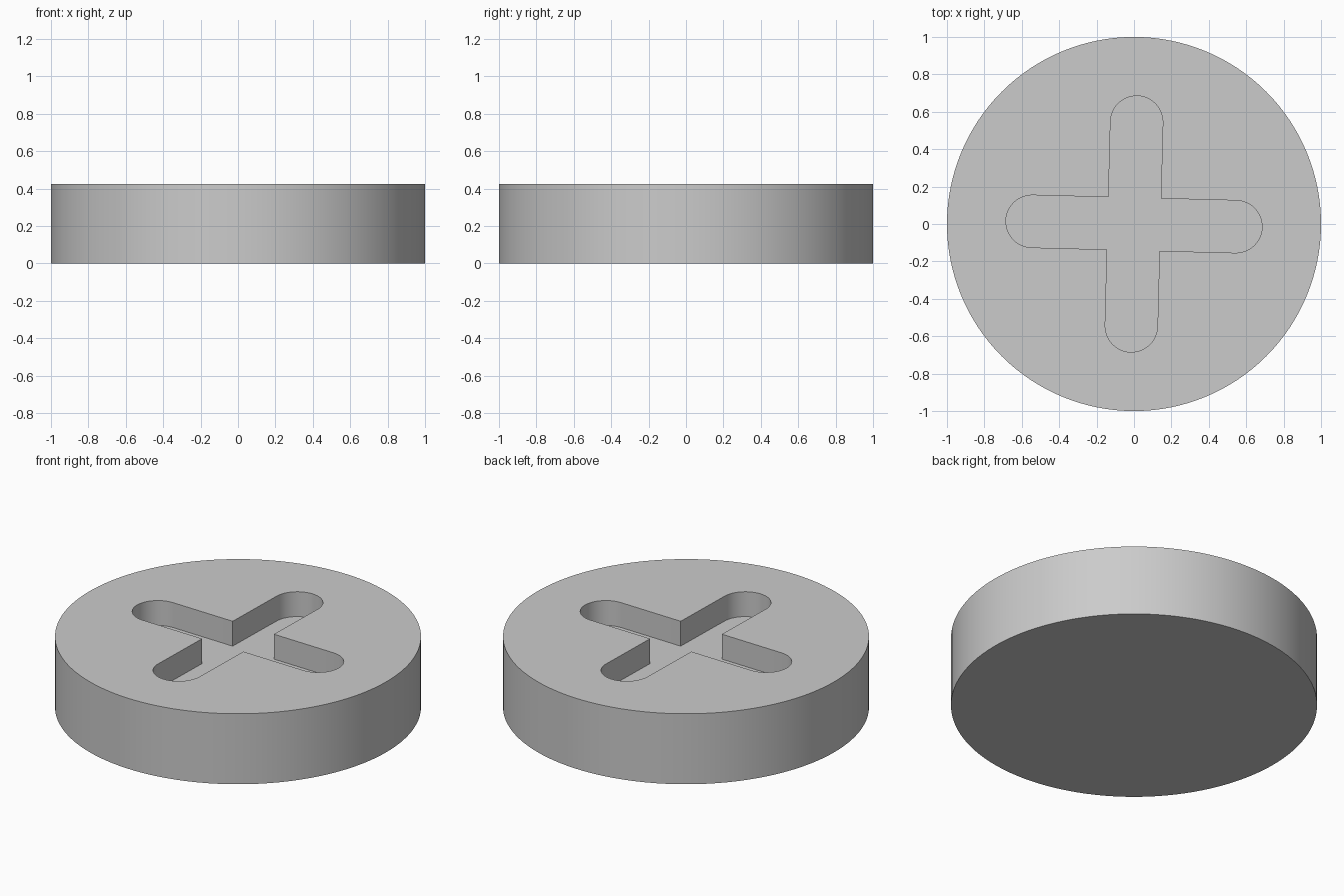
import bpy
import bmesh
from math import cos, sin, pi, radians

cube = bpy.data.objects.get("Cube")
if cube:
    bpy.data.objects.remove(cube, do_unlink=True)

HEIGHT = 0.425
DEPTH = 0.15        # slot depth
HALF = 0.14         # half width of a slot arm
ARM = 0.545         # centre of the rounded arm end
TWIST = radians(-1.5)

grey = bpy.data.materials.new("plain_grey")
grey.use_nodes = True
colour = (0.6, 0.6, 0.6, 1)
grey.diffuse_color = colour
grey.node_tree.nodes["Principled BSDF"].inputs["Base Color"].default_value = colour


def prism(name, outline, bottom, top):
    """Extrude a flat outline between two heights."""
    bm = bmesh.new()
    face = bm.faces.new([bm.verts.new((x, y, bottom)) for x, y in outline])
    side = bmesh.ops.extrude_face_region(bm, geom=[face])["geom"]
    verts = [v for v in side if isinstance(v, bmesh.types.BMVert)]
    bmesh.ops.translate(bm, verts=verts, vec=(0, 0, top - bottom))
    bmesh.ops.recalc_face_normals(bm, faces=bm.faces)
    mesh = bpy.data.meshes.new(name)
    bm.to_mesh(mesh)
    bm.free()
    mesh.materials.append(grey)
    obj = bpy.data.objects.new(name, mesh)
    bpy.context.collection.objects.link(obj)
    return obj


def cross_outline(steps=24):
    """Four round-ended arms joined at sharp inner corners."""
    arm = [(HALF, -HALF)]
    for i in range(steps + 1):
        a = -pi / 2 + pi * i / steps
        arm.append((ARM + HALF * cos(a), HALF * sin(a)))
    points = []
    for k in range(4):
        c, s = cos(TWIST + k * pi / 2), sin(TWIST + k * pi / 2)
        points += [(x * c - y * s, x * s + y * c) for x, y in arm]
    return points


# Round body
circle = [(cos(2 * pi * i / 128), sin(2 * pi * i / 128)) for i in range(128)]
disc = prism("slotted_disc", circle, 0, HEIGHT)

# Cross-shaped recess in the top
cutter = prism("cross_cutter", cross_outline(), HEIGHT - DEPTH, HEIGHT + 0.2)
cutter.hide_render = True
cut = disc.modifiers.new("cross_recess", 'BOOLEAN')
cut.operation = 'DIFFERENCE'
cut.solver = 'EXACT'
cut.object = cutter

bpy.ops.object.select_all(action='DESELECT')
disc.select_set(True)
bpy.context.view_layer.objects.active = disc
bpy.ops.object.modifier_apply(modifier=cut.name)
bpy.data.objects.remove(cutter, do_unlink=True)
bpy.ops.object.shade_smooth_by_angle(angle=radians(30))
